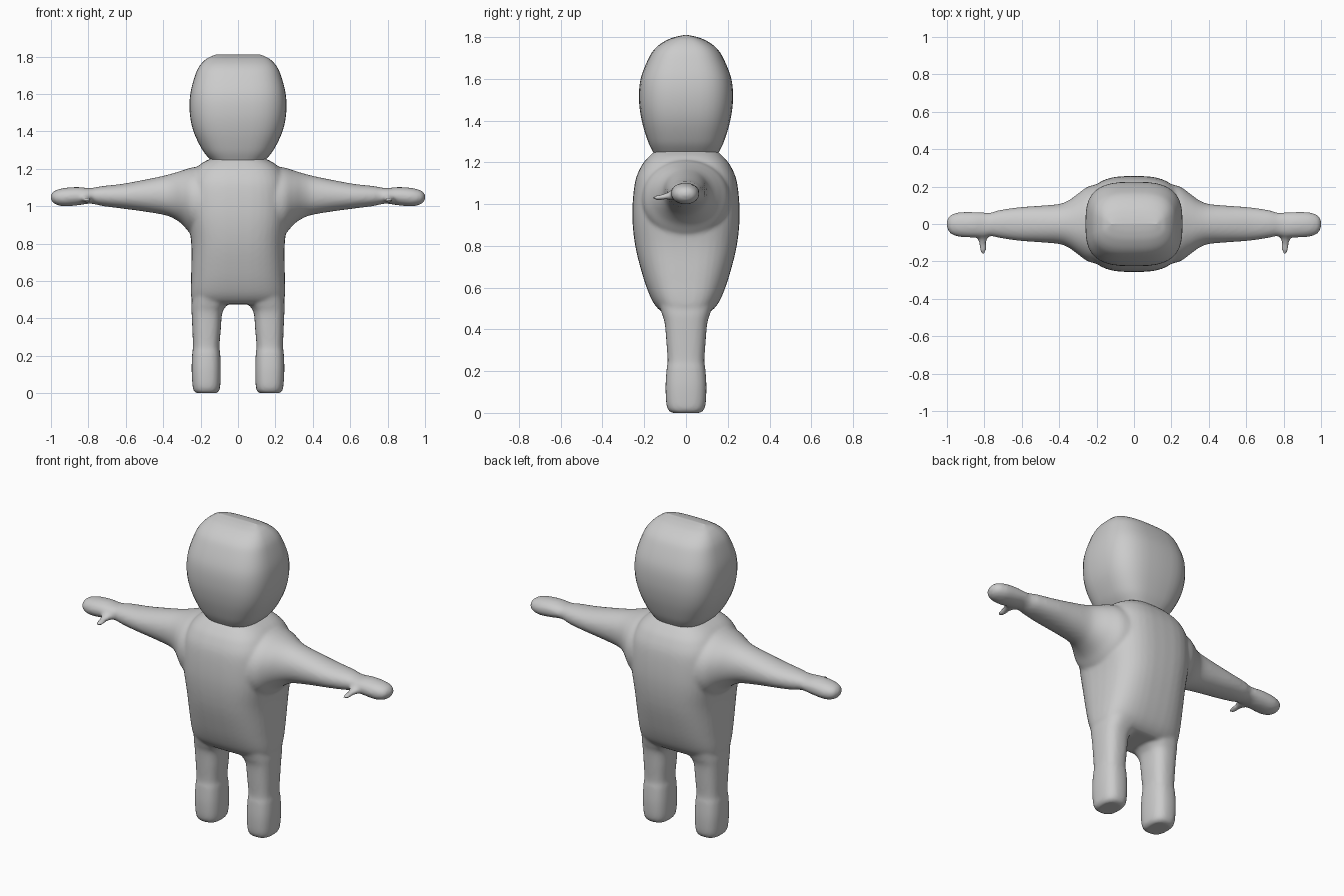
import bpy, bmesh, math

clay = bpy.data.materials.new("clay grey")
clay.diffuse_color = (0.6, 0.6, 0.6, 1)
SEG, SUB = 40, 6


def spline(rows):
    """Smoothly fill in the stations between the given ones."""
    out = []
    for i in range(len(rows) - 1):
        p0, p1 = rows[max(i - 1, 0)], rows[i]
        p2, p3 = rows[i + 1], rows[min(i + 2, len(rows) - 1)]
        for k in range(SUB):
            u = k / SUB
            out.append([0.5 * (2 * b + (c - a) * u + (2 * a - 5 * b + 4 * c - d) * u * u
                               + (3 * b - a - 3 * c + d) * u ** 3)
                        for a, b, c, d in zip(p0, p1, p2, p3)])
    return out + [list(rows[-1])]


def loft(bm, axis, rows, power, side=1, caps=(True, True)):
    """Rows are (station, centre a, centre b, radius a, radius b)."""
    rings = []
    for t, ca, cb, ra, rb in spline(rows):
        ring = []
        for k in range(SEG):
            w = 2 * math.pi * k / SEG
            c, s = math.cos(w), math.sin(w)
            a = ca + ra * math.copysign(abs(c) ** (2 / power), c)
            b = cb + rb * math.copysign(abs(s) ** (2 / power), s)
            x, y, z = {"x": (t, a, b), "y": (a, t, b), "z": (a, b, t)}[axis]
            ring.append(bm.verts.new((x * side, y, z)))
        rings.append(ring)
    faces = []
    for r, q in zip(rings, rings[1:]):
        for k in range(SEG):
            n = (k + 1) % SEG
            faces.append(bm.faces.new((r[k], r[n], q[n], q[k])))
    if caps[0]:
        faces.append(bm.faces.new(rings[0][::-1]))
    if caps[1]:
        faces.append(bm.faces.new(rings[-1]))
    bmesh.ops.recalc_face_normals(bm, faces=faces)


def finish(bm, name):
    mesh = bpy.data.meshes.new(name)
    bm.to_mesh(mesh)
    bm.free()
    mesh.materials.append(clay)
    ob = bpy.data.objects.new(name, mesh)
    bpy.context.collection.objects.link(ob)
    bpy.ops.object.select_all(action="DESELECT")
    ob.select_set(True)
    bpy.context.view_layer.objects.active = ob
    return ob


# Torso
body = bmesh.new()
loft(body, "z", [
    (0.475, 0, 0, 0.225, 0.10), (0.50, 0, 0, 0.247, 0.135), (0.55, 0, 0, 0.252, 0.168),
    (0.65, 0, 0, 0.25, 0.205), (0.80, 0, 0, 0.25, 0.243), (0.95, 0, 0, 0.268, 0.257),
    (1.10, 0, 0, 0.268, 0.245), (1.18, 0, 0, 0.24, 0.215), (1.225, 0, 0, 0.20, 0.18),
    (1.255, 0, 0, 0.145, 0.148)], 2.9)

for s in (-1, 1):
    # Arm flaring into the shoulder, wrist and mitten hand
    loft(body, "x", [
        (0.19, 0, 1.02, 0.215, 0.195), (0.25, 0, 1.028, 0.198, 0.178),
        (0.30, 0, 1.047, 0.162, 0.143), (0.35, 0, 1.056, 0.126, 0.119),
        (0.40, 0, 1.058, 0.107, 0.104), (0.50, 0, 1.056, 0.098, 0.085),
        (0.62, 0, 1.053, 0.089, 0.066), (0.72, 0, 1.054, 0.074, 0.054),
        (0.765, -0.002, 1.055, 0.063, 0.045), (0.80, -0.005, 1.055, 0.066, 0.042),
        (0.86, -0.004, 1.053, 0.068, 0.049), (0.93, -0.003, 1.048, 0.066, 0.049),
        (0.975, -0.002, 1.047, 0.053, 0.038), (0.995, 0, 1.048, 0.032, 0.022),
        (1.002, 0, 1.048, 0.008, 0.006)], 2.1, s)
    # Thumb
    loft(body, "y", [
        (-0.02, 0.825, 1.05, 0.05, 0.032), (-0.06, 0.812, 1.045, 0.036, 0.026),
        (-0.09, 0.81, 1.038, 0.023, 0.017), (-0.13, 0.808, 1.031, 0.019, 0.012),
        (-0.15, 0.806, 1.03, 0.015, 0.010), (-0.16, 0.805, 1.03, 0.006, 0.005)], 2, s)
    # Leg and foot
    loft(body, "z", [
        (0.0, 0.169, 0, 0.056, 0.070), (0.015, 0.169, 0, 0.069, 0.086),
        (0.05, 0.169, 0, 0.075, 0.095), (0.13, 0.17, 0, 0.078, 0.098),
        (0.21, 0.17, 0, 0.075, 0.093), (0.25, 0.17, 0, 0.071, 0.088),
        (0.34, 0.168, 0, 0.076, 0.094), (0.43, 0.166, 0, 0.082, 0.102),
        (0.47, 0.155, 0, 0.094, 0.114), (0.52, 0.14, 0, 0.105, 0.13)], 2.6, s)

# Fuse the body into one soft skin
ob = finish(body, "body")
remesh = ob.modifiers.new("fuse", "REMESH")
remesh.mode = "VOXEL"
remesh.voxel_size = 0.01
remesh.use_smooth_shade = True
soft = ob.modifiers.new("soften", "SMOOTH")
soft.factor = 0.5
soft.iterations = 6
for m in ("fuse", "soften"):
    bpy.ops.object.modifier_apply(modifier=m)

# Head, closing in a ridge across the crown
head = bmesh.new()
loft(head, "z", [
    (1.245, 0, 0, 0.145, 0.155), (1.30, 0, 0, 0.19, 0.182), (1.40, 0, 0, 0.238, 0.212),
    (1.50, 0, 0, 0.258, 0.225), (1.60, 0, 0, 0.255, 0.217), (1.70, 0, 0, 0.229, 0.178),
    (1.75, 0, 0, 0.205, 0.143), (1.785, 0, 0, 0.172, 0.092), (1.802, 0, 0, 0.14, 0.045),
    (1.81, 0, 0, 0.12, 0.003)], 3, caps=(False, True))
finish(head, "head")
bpy.ops.object.shade_smooth_by_angle(angle=math.radians(50))
